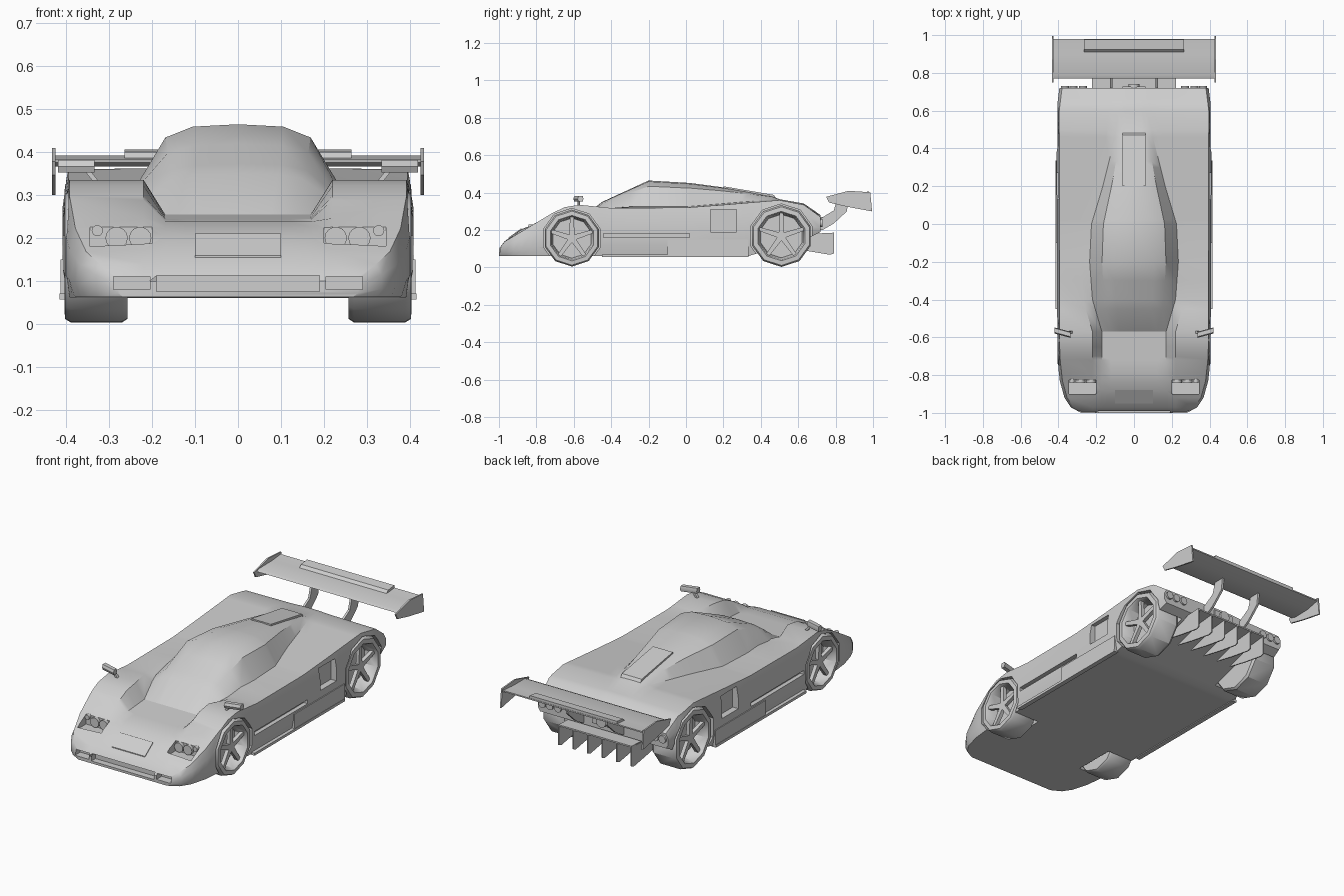
import bpy
import bmesh
from math import sin, cos, pi, radians

if "Cube" in bpy.data.objects:
    bpy.data.objects.remove(bpy.data.objects["Cube"], do_unlink=True)

grey = bpy.data.materials.new("light grey paint")
grey.use_nodes = True
grey.diffuse_color = (0.62, 0.62, 0.62, 1)
grey.node_tree.nodes["Principled BSDF"].inputs["Base Color"].default_value = grey.diffuse_color


def select(obj):
    bpy.ops.object.select_all(action='DESELECT')
    obj.select_set(True)
    bpy.context.view_layer.objects.active = obj


def make(name, verts, faces):
    """Mesh object from points and faces, cleaned and with outward normals."""
    bm = bmesh.new()
    points = [bm.verts.new(v) for v in verts]
    for face in faces:
        bm.faces.new([points[i] for i in face])
    bmesh.ops.remove_doubles(bm, verts=bm.verts, dist=1e-5)
    bmesh.ops.recalc_face_normals(bm, faces=bm.faces)
    mesh = bpy.data.meshes.new(name)
    bm.to_mesh(mesh)
    bm.free()
    mesh.materials.append(grey)
    obj = bpy.data.objects.new(name, mesh)
    bpy.context.collection.objects.link(obj)
    return obj


def loft(name, rings):
    """Skin closed rings of equal length and cap both ends."""
    n = len(rings[0])
    faces = [[k * n + i, k * n + (i + 1) % n, (k + 1) * n + (i + 1) % n, (k + 1) * n + i]
             for k in range(len(rings) - 1) for i in range(n)]
    faces += [list(range(n)), list(range((len(rings) - 1) * n, len(rings) * n))]
    return make(name, [p for ring in rings for p in ring], faces)


def plate(name, x0, x1, outline):
    """Side outline of (y, z) points extruded along x."""
    return loft(name, [[(x, y, z) for y, z in outline] for x in (x0, x1)])


def box(name, x0, x1, y0, y1, z0, z1):
    return plate(name, x0, x1, [(y0, z0), (y1, z0), (y1, z1), (y0, z1)])


def lathe(name, profile, y, z, sides):
    """Profile of (x, radius) points turned about an axis along x."""
    turns = [2 * pi * (i + 0.5) / sides for i in range(sides)]
    return loft(name, [[(x, y + r * cos(a), z + r * sin(a)) for a in turns] for x, r in profile])


def lamp(name, x, y0, y1, z, r, sides=14):
    turns = [2 * pi * i / sides for i in range(sides)]
    return loft(name, [[(x + r * cos(a), y, z + r * sin(a)) for a in turns] for y in (y0, y1)])


def smooth(obj):
    select(obj)
    bpy.ops.object.shade_smooth_by_angle(angle=radians(32))


def cut(obj, cutter):
    mod = obj.modifiers.new("cut", 'BOOLEAN')
    mod.operation, mod.solver, mod.object = 'DIFFERENCE', 'EXACT', cutter
    cutter.hide_render = True
    select(obj)
    bpy.ops.object.modifier_apply(modifier=mod.name)
    bpy.data.objects.remove(cutter, do_unlink=True)


def along(keys, y):
    """Linear reading of a (y, value) curve."""
    for (a, u), (b, v) in zip(keys, keys[1:]):
        if y <= b:
            return u + (v - u) * (y - a) / (b - a)
    return keys[-1][1]


def mix(a, b, t):
    return a + (b - a) * t


# Body guide curves along the length
half_width = [(-1, .28), (-.97, .335), (-.92, .368), (-.83, .393), (-.7, .407), (.6, .41), (.72, .395)]
floor = [(-1, .062), (.33, .06), (.66, .16), (.72, .19)]
shoulder = [(-1, .1), (-.97, .138), (-.72, .288), (-.65, .322), (-.57, .335), (-.4, .318), (0, .32),
            (.2, .335), (.5, .36), (.63, .335), (.72, .27)]
valley = [(-1, .1), (-.97, .14), (-.88, .205), (-.79, .238), (-.57, .255), (-.45, .3), (-.3, .325),
          (0, .325), (.3, .35), (.5, .365), (.63, .34), (.72, .28)]
cabin_width = [(-1, .17), (-.57, .17), (-.4, .22), (-.2, .235), (0, .225), (.2, .165), (.46, .1), (.72, .07)]
roof = [(-.57, .255), (-.45, .35), (-.2, .465), (.02, .452), (.2, .428), (.46, .382), (.5, .365),
        (.63, .342), (.72, .28)]


def section(y):
    w, low, top = along(half_width, y), along(floor, y), along(shoulder, y)
    base, c = along(valley, y), along(cabin_width, y)
    peak = along(roof, y) if y > -.57 else base
    half = [(w - .012, low), (w, mix(low, top, .25)), (w, mix(low, top, .7)), (w - .014, top),
            (c + .05, mix(top, max(top, base), .6)), (c, base), (c * .72, mix(base, peak, .78)),
            (c * .45, mix(base, peak, .96)), (0, peak)]
    ring = half + [(-x, z) for x, z in reversed(half[:-1])]
    return [(x, y, z) for x, z in ring]


stations = sorted({y for curve in (half_width, floor, shoulder, valley, roof) for y, _ in curve})
body = loft("body", [section(y) for y in stations])

# Wheel arches, air openings, lamp recesses and side channels
front_axle, rear_axle = (-.61, .157, .152), (.51, .168, .165)
cut(body, box("nose_slot", -.19, .19, -1.1, -.965, .075, .112))
for s in (1, -1):
    for y, z, r in (front_axle, rear_axle):
        cut(body, lathe("arch", [(s * .24, r + .007), (s * .6, r + .007)], y, z, 10))
    cut(body, box("nose_duct", s * .205, s * .29, -1.1, -.955, .08, .11))
    cut(body, box("lamp_recess", s * .2, s * .345, -.9, -.825, .17, .4))
    cut(body, box("side_channel", s * .385, s * .6, -.44, .02, .16, .182))
    cut(body, box("side_intake", s * .375, s * .6, .13, .27, .19, .31))
smooth(body)

# Hood panel and raised engine cover
plate("hood_panel", -.1, .1, [(-.95, .152), (-.95, .159), (-.88, .21), (-.88, .203)])
plate("engine_cover", -.06, .06, [(.2, .42), (.2, .434), (.47, .388), (.49, .36)])

for s, side in ((1, "left"), (-1, "right")):
    # Wheels with five spokes
    for end, (y, z, r) in (("front", front_axle), ("rear", rear_axle)):
        rim = r * .8
        smooth(lathe(f"{side}_{end}_wheel",
                     [(s * .258, 0), (s * .258, r * .95), (s * .27, r), (s * .39, r), (s * .403, r * .95),
                      (s * .405, rim), (s * .395, rim * .95), (s * .335, rim * .88), (s * .335, 0)], y, z, 10))
        for k in range(5):
            a = pi / 2 + 2 * pi * k / 5
            spoke = [(0, -.015), (rim * .95, -.01), (rim * .95, .01), (0, .015)]
            plate(f"{side}_{end}_spoke", s * .368, s * .388,
                  [(y + u * cos(a) - v * sin(a), z + u * sin(a) + v * cos(a)) for u, v in spoke])

    # Head lamps and tail lamps
    for x, z, r in ((.228, .2, .026), (.283, .2, .026), (.328, .217, .013)):
        smooth(lamp(f"{side}_head_lamp", s * x, -.842, -.82, z, r))
    for x in (.27, .32, .365):
        smooth(lamp(f"{side}_tail_lamp", s * x, .71, .73, .238, .021))

    # Mirror on a slanted stalk
    pod = [(-.012, .353), (.01, .353), (.014, .367), (.01, .382), (-.012, .382), (-.018, .367)]
    smooth(loft(f"{side}_mirror", [[(s * x, y + d, z) for y, z in pod] for x, d in ((.335, -.585), (.42, -.562))]))
    loft(f"{side}_mirror_stalk", [[(s * (x + i), -.58 + j, z) for i, j in ((0, 0), (.014, 0), (.014, .014), (0, .014))]
                                  for x, z in ((.315, .32), (.345, .358))])

    # Sill panel and long skirt ledge
    box(f"{side}_sill", s * .39, s * .414, -.1, .335, .06, .15)
    box(f"{side}_skirt", s * .39, s * .416, -.45, .335, .056, .07)

    # Wing end plate and strut
    plate(f"{side}_end_plate", s * .426, s * .434,
          [(.75, .378), (.87, .41), (.985, .402), (.995, .3), (.86, .325), (.765, .347)])
    plate(f"{side}_wing_strut", s * .115, s * .127,
          [(.7, .2), (.73, .2), (.79, .235), (.86, .3), (.87, .372), (.81, .372), (.79, .305), (.7, .25)])

# Rear wing with centre flap
smooth(plate("rear_wing", -.428, .428, [(.77, .376), (.79, .384), (.9, .385), (.98, .392), (.98, .385),
                                        (.9, .368), (.8, .366)]))
plate("wing_flap", -.265, .265, [(.91, .385), (.925, .4), (.978, .406), (.978, .385)])

# Rear diffuser: roof and pointed vanes
plate("diffuser_roof", -.222, .222, [(.5, .13), (.66, .18), (.79, .186), (.79, .178), (.66, .165)])
for k in range(6):
    x = -.22 + k * .088
    plate("diffuser_vane", x - .003, x + .003, [(.5, .12), (.64, .09), (.77, .068), (.79, .075), (.79, .182), (.62, .17)])

# Gearbox casing on the back panel
smooth(lamp("exhaust", 0, .7, .74, .24, .03))
box("gearbox", -.06, .06, .7, .728, .215, .265)
